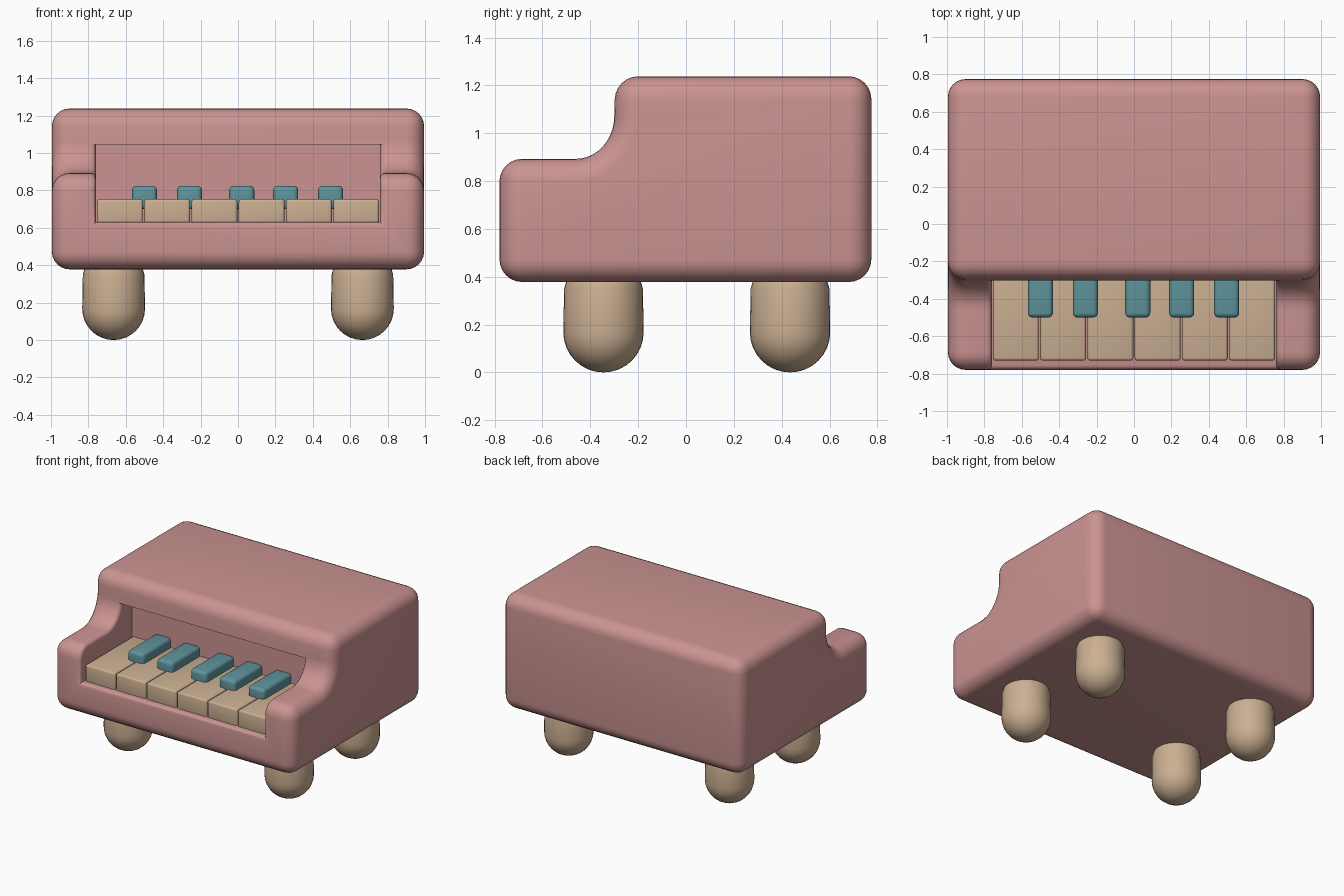
import bpy, bmesh, math
from mathutils import Matrix, Vector

if "Cube" in bpy.data.objects:
    bpy.data.objects.remove(bpy.data.objects["Cube"])


def material(name, rgb):
    m = bpy.data.materials.new(name)
    m.diffuse_color = (*rgb, 1)
    m.use_nodes = True
    m.node_tree.nodes["Principled BSDF"].inputs["Base Color"].default_value = m.diffuse_color
    return m


PINK = material("dusty pink", (0.597, 0.296, 0.287))
TAN = material("warm tan", (0.597, 0.429, 0.287))
TEAL = material("muted teal", (0.114, 0.296, 0.332))


def finish(name, bm, mat, angle=35):
    """Turn a bmesh into a named, smooth-shaded object."""
    bmesh.ops.recalc_face_normals(bm, faces=bm.faces[:])
    me = bpy.data.meshes.new(name)
    bm.to_mesh(me)
    bm.free()
    ob = bpy.data.objects.new(name, me)
    bpy.context.collection.objects.link(ob)
    me.materials.append(mat)
    activate(ob)
    bpy.ops.object.shade_smooth_by_angle(angle=math.radians(angle))
    return ob


def activate(ob):
    bpy.ops.object.select_all(action='DESELECT')
    ob.select_set(True)
    bpy.context.view_layer.objects.active = ob


def bevel(bm, edges, width, segments):
    bmesh.ops.bevel(bm, geom=edges, offset=width, offset_type='OFFSET',
                    segments=segments, profile=0.5, affect='EDGES',
                    clamp_overlap=False)


def box(name, lo, hi, mat, width=0.0, segments=3):
    bm = bmesh.new()
    lo, hi = Vector(lo), Vector(hi)
    bmesh.ops.create_cube(bm, size=1, matrix=Matrix.Translation((lo + hi) / 2)
                          @ Matrix.Diagonal((*(hi - lo), 1)))
    if width:
        bevel(bm, bm.edges[:], width, segments)
    return finish(name, bm, mat)


# Body: side profile with a concave sweep, extruded across and rounded
profile = [(-0.78, 0.378), (-0.78, 0.893)]
for i in range(11):
    a = math.radians(90 * i / 10)
    profile.append((-0.46 + 0.16 * math.sin(a), 1.073 - 0.18 * math.cos(a)))
profile += [(-0.295, 1.238), (0.775, 1.238), (0.775, 0.378)]

bm = bmesh.new()
base = bm.faces.new([bm.verts.new((-0.995, y, z)) for y, z in profile])
ext = bmesh.ops.extrude_face_region(bm, geom=[base])
bmesh.ops.translate(bm, vec=(1.99, 0, 0),
                    verts=[v for v in ext["geom"] if isinstance(v, bmesh.types.BMVert)])
bmesh.ops.recalc_face_normals(bm, faces=bm.faces[:])
bevel(bm, [e for e in bm.edges if e.calc_face_angle(0) > 0.6], 0.095, 6)
body = finish("piano_body", bm, PINK)

# Keyboard recess
cutter = box("recess_cutter", (-0.76, -1.0, 0.63), (0.76, -0.17, 1.07), PINK)
cutter.hide_render = True
mod = body.modifiers.new("recess", 'BOOLEAN')
mod.operation = 'DIFFERENCE'
mod.solver = 'EXACT'
mod.object = cutter
activate(body)
bpy.ops.object.modifier_apply(modifier=mod.name)
bpy.data.objects.remove(cutter)

# Soften the rim of the recess
bm = bmesh.new()
bm.from_mesh(body.data)
bmesh.ops.remove_doubles(bm, verts=bm.verts[:], dist=0.0002)
rim = [e for e in bm.edges if e.is_manifold and e.is_convex and e.calc_face_angle(0) > 0.6]
bevel(bm, rim, 0.025, 3)
bm.to_mesh(body.data)
bm.free()
activate(body)
bpy.ops.object.shade_smooth_by_angle(angle=math.radians(35))

# White keys
step = 1.516 / 6
for i in range(6):
    x = -0.758 + i * step
    box(f"natural_key_{i + 1}", (x + 0.004, -0.73, 0.61),
        (x + step - 0.004, -0.16, 0.753), TAN, 0.014)

# Raised keys
for i, x in enumerate((-0.5, -0.26, 0.02, 0.255, 0.495)):
    box(f"raised_key_{i + 1}", (x - 0.067, -0.5, 0.70),
        (x + 0.067, -0.16, 0.825), TEAL, 0.025, 4)

# Legs: round-ended posts running up into the body
R = 0.168
for row, y in (("front", -0.345), ("back", 0.435)):
    for side, x in (("left", -0.665), ("right", 0.665)):
        bm = bmesh.new()
        bmesh.ops.create_uvsphere(bm, u_segments=32, v_segments=16, radius=R)
        for v in bm.verts:
            if v.co.z > 0.01:
                v.co.z += 0.15
            v.co += Vector((x, y, R))
        finish(f"{row}_{side}_leg", bm, TAN)
